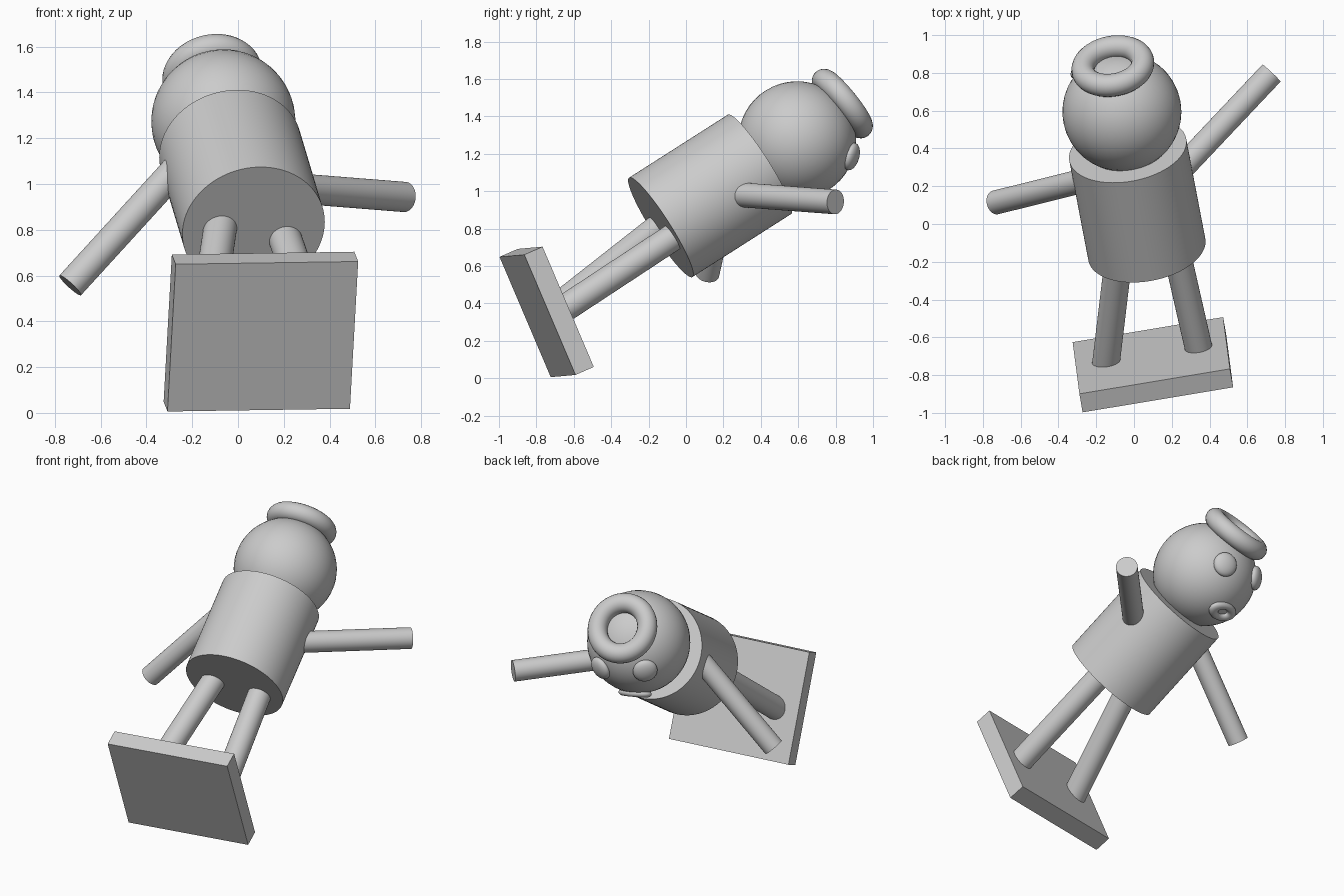
import bpy
from mathutils import Vector, Matrix

cube = bpy.data.objects.get("Cube")
if cube:
    bpy.data.objects.remove(cube, do_unlink=True)

# One plain material
grey = bpy.data.materials.new("plain_grey")
grey.use_nodes = True
grey.diffuse_color = (0.6, 0.6, 0.6, 1)
grey.node_tree.nodes["Principled BSDF"].inputs["Base Color"].default_value = (0.6, 0.6, 0.6, 1)


def frame(center, normal, side=(1, 0, 0)):
    """Placement with local z along normal and local x close to side."""
    z = Vector(normal).normalized()
    y = z.cross(Vector(side)).normalized()
    x = y.cross(z)
    m = Matrix((x, y, z)).transposed().to_4x4()
    return Matrix.Translation(center) @ m


def finish(name, matrix, smooth=True):
    ob = bpy.context.object
    ob.name = name
    ob.matrix_world = matrix
    ob.data.materials.append(grey)
    if smooth:
        bpy.ops.object.shade_smooth_by_angle(angle=0.7)
    return ob


def rod(name, start, end, radius, sides=48):
    a, b = Vector(start), Vector(end)
    bpy.ops.mesh.primitive_cylinder_add(vertices=sides, radius=radius, depth=(b - a).length)
    return finish(name, frame((a + b) / 2, b - a))


def ball(name, radius, matrix):
    bpy.ops.mesh.primitive_uv_sphere_add(segments=48, ring_count=24, radius=radius)
    return finish(name, matrix)


def ring(name, major, minor, matrix):
    bpy.ops.mesh.primitive_torus_add(major_segments=48, minor_segments=20,
                                     major_radius=major, minor_radius=minor)
    return finish(name, matrix)


# Tilted base slab
bpy.ops.mesh.primitive_cube_add(size=1)
finish("base", frame((0.10, -0.745, 0.355), (-0.157, 0.909, 0.396), (0.80, 0.133, 0.012))
       @ Matrix.Diagonal((0.808, 0.70, 0.108, 1)), smooth=False)

# Body and limbs
rod("body", (0.068, -0.135, 0.807), (-0.033, 0.393, 1.144), 0.315, 96)
rod("left_leg", (0.345, -0.67, 0.36), (0.19, 0.01, 0.807), 0.073)
rod("right_leg", (-0.151, -0.76, 0.325), (-0.065, -0.04, 0.89), 0.073)
rod("left_arm", (0.20, 0.24, 0.985), (0.728, 0.799, 0.943), 0.066)
rod("right_arm", (-0.21, 0.244, 1.13), (-0.733, 0.114, 0.557), 0.064)

# Head with a ring hat resting on its crown
head = Vector((-0.064, 0.594, 1.273))
side = (0.97, 0.20, -0.13)
crown = Vector((-0.152, 0.768, 0.622))
ball("head", 0.315, frame(head, crown, side))
ring("hat_ring", 0.16, 0.061, frame(head + crown * 0.315, crown, side))

# Flattened eyes and oval mouth, set on the head surface
for name, offset in (("left_eye", (0.08, 0.291, -0.088)), ("right_eye", (-0.21, 0.232, -0.05))):
    d = Vector(offset)
    ball(name, 0.075, frame(head + d, d, side) @ Matrix.Diagonal((1, 1, 0.5, 1)))
d = Vector((-0.05, 0.11, -0.29))
ring("mouth", 0.045, 0.022, frame(head + d, d, side) @ Matrix.Diagonal((1.6, 1, 1, 1)))
